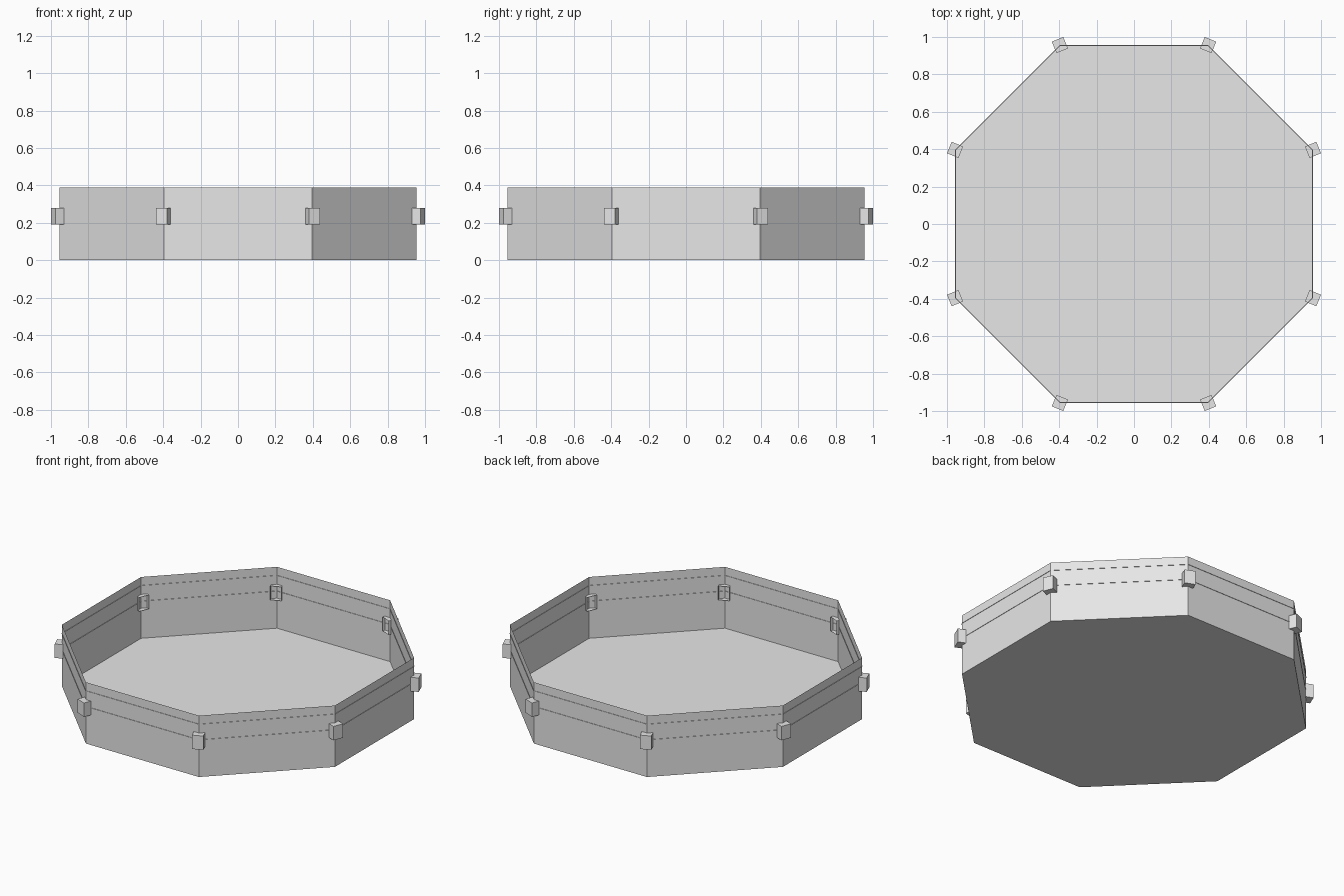
import bpy, bmesh, math
from mathutils import Matrix, Vector

if "Cube" in bpy.data.objects:
    bpy.data.objects.remove(bpy.data.objects["Cube"])

APOTHEM = 0.955
RADIUS = APOTHEM / math.cos(math.pi / 8)
HEIGHT = 0.388
CLIP = 0.066

grey = bpy.data.materials.new("light grey")
grey.diffuse_color = (0.8, 0.8, 0.8, 1)
grey.use_nodes = True
grey.node_tree.nodes["Principled BSDF"].inputs["Base Color"].default_value = grey.diffuse_color


def corner(i, offset=0.0, z=0.0):
    a = math.pi / 8 + i * math.pi / 4
    r = RADIUS + offset
    return Vector((r * math.cos(a), r * math.sin(a), z))


def finish(bm, name):
    me = bpy.data.meshes.new(name)
    bm.to_mesh(me)
    bm.free()
    me.materials.append(grey)
    ob = bpy.data.objects.new(name, me)
    bpy.context.collection.objects.link(ob)
    return ob


def strip(bm, lower, upper):
    # Closed strip of eight quads between two octagons
    a = [bm.verts.new(p) for p in lower]
    b = [bm.verts.new(p) for p in upper]
    for i in range(8):
        j = (i + 1) % 8
        bm.faces.new((a[i], a[j], b[j], b[i]))
    return a


# Open tub: single-skin wall and flat floor
bm = bmesh.new()
base = strip(bm, [corner(i) for i in range(8)],
             [corner(i, z=HEIGHT) for i in range(8)])
bm.faces.new(list(reversed(base)))
finish(bm, "tub")

# Hairline flat cords running round the wall
for name, z in (("upper_cord", 0.335), ("lower_cord", 0.236)):
    bm = bmesh.new()
    strip(bm, [corner(i, 0.003, z) for i in range(8)],
          [corner(i, -0.003, z) for i in range(8)])
    finish(bm, name)

# Corner clips: small boxes open toward the inside
for i in range(8):
    bm = bmesh.new()
    bmesh.ops.create_cube(bm, size=1)
    inner = [f for f in bm.faces if f.normal.x < -0.9]
    bmesh.ops.delete(bm, geom=inner, context='FACES')
    bmesh.ops.scale(bm, vec=(CLIP, CLIP, 0.088), verts=bm.verts)
    turn = Matrix.Rotation(math.pi / 8 + i * math.pi / 4, 4, 'Z')
    bmesh.ops.transform(bm, matrix=Matrix.Translation(corner(i, 0.002, 0.234)) @ turn,
                        verts=bm.verts)
    finish(bm, "corner_clip_%d" % (i + 1))
